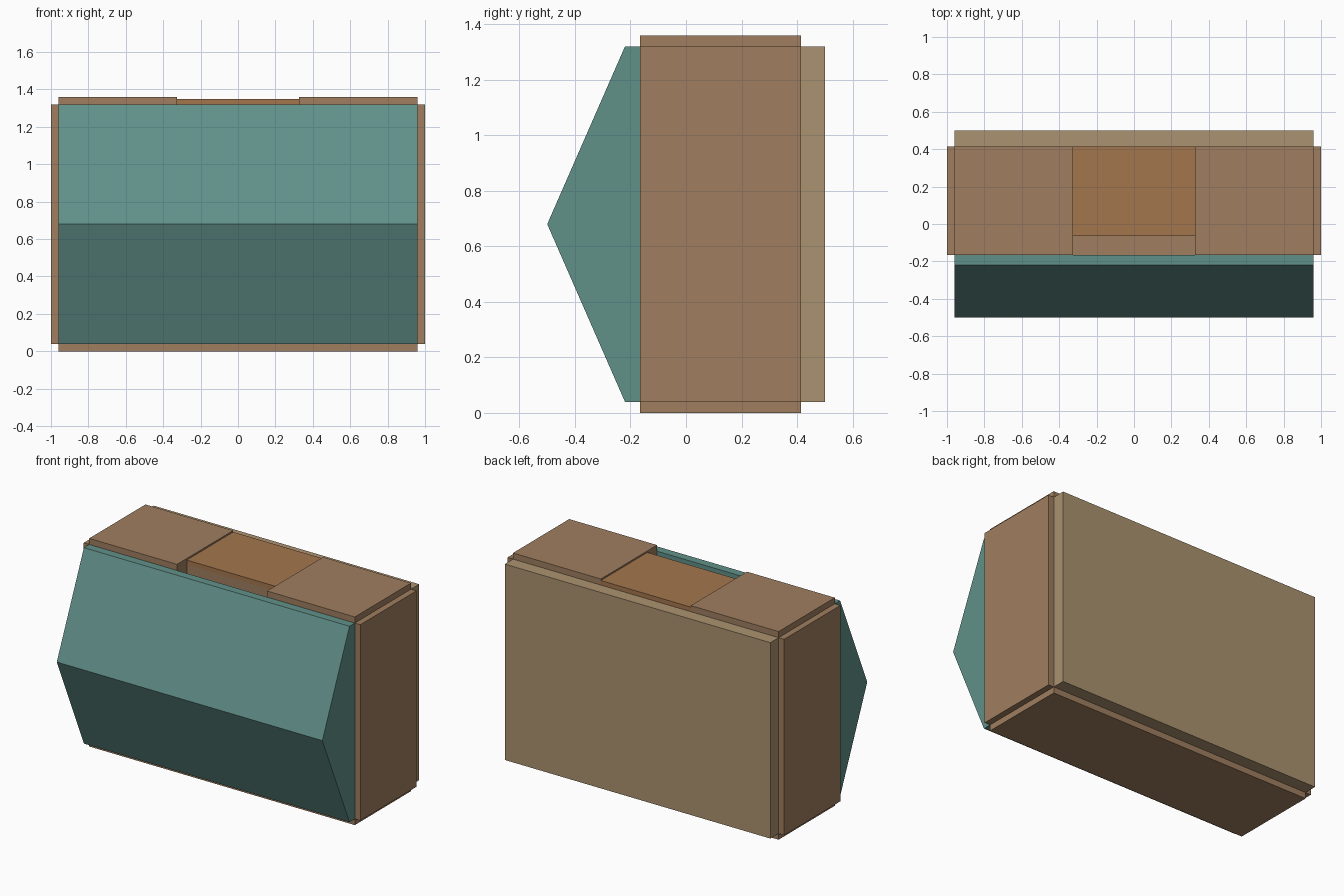
import bpy

if "Cube" in bpy.data.objects:
    bpy.data.objects.remove(bpy.data.objects["Cube"])


def material(name, rgb):
    m = bpy.data.materials.new(name)
    m.diffuse_color = (*rgb, 1)
    m.use_nodes = True
    m.node_tree.nodes["Principled BSDF"].inputs["Base Color"].default_value = m.diffuse_color
    return m


BROWN = material("brown", (0.35, 0.21, 0.115))
ORANGE = material("orange_brown", (0.37, 0.18, 0.075))
TAN = material("tan", (0.41, 0.29, 0.16))
TEAL = material("teal", (0.12, 0.28, 0.25))


def extrude_x(name, profile, x0, x1, mat):
    """Closed prism from a (y, z) profile swept along x."""
    n = len(profile)
    verts = [(x, y, z) for x in (x0, x1) for y, z in profile]
    faces = [tuple(reversed(range(n))), tuple(range(n, 2 * n))]
    faces += [(i, (i + 1) % n, n + (i + 1) % n, n + i) for i in range(n)]
    mesh = bpy.data.meshes.new(name)
    mesh.from_pydata(verts, [], faces)
    mesh.materials.append(mat)
    obj = bpy.data.objects.new(name, mesh)
    bpy.context.collection.objects.link(obj)
    return obj


def box(name, x, y, z, mat):
    profile = [(y[0], z[0]), (y[1], z[0]), (y[1], z[1]), (y[0], z[1])]
    return extrude_x(name, profile, x[0], x[1], mat)


W, SLOT = 0.96, 0.325          # half widths of body and top opening
FRONT, BACK = -0.165, 0.415    # depth of the body
LOW, HIGH = 0.04, 1.32         # height of the body

# Pointed front
extrude_x("front_wedge", [(FRONT, LOW), (FRONT, HIGH), (-0.22, HIGH),
                          (-0.5, 0.68), (-0.22, LOW)], -W, W, TEAL)

# Back panel
box("back_panel", (-W, W), (BACK, 0.5), (LOW, HIGH), TAN)

# Mirrored body halves, with side panels and raised top panels
for side, s in (("left", -1), ("right", 1)):
    inner = sorted((s * SLOT, s * W))
    box(side + "_body", inner, (FRONT, BACK), (LOW, HIGH), BROWN)
    box(side + "_top_panel", inner, (FRONT, BACK), (HIGH, 1.36), BROWN)
    box(side + "_side_panel", sorted((s * W, s * 1.0)), (FRONT, BACK),
        (LOW, HIGH), BROWN)

# Middle body, stepped to leave an open slot behind the wedge
extrude_x("middle_body", [(FRONT, LOW), (BACK, LOW), (BACK, HIGH),
                          (-0.065, HIGH), (-0.065, 1.12), (FRONT, 1.12)],
          -SLOT, SLOT, BROWN)

# Lid beside the slot and the base
box("top_lid", (-SLOT, SLOT), (-0.065, BACK), (HIGH, 1.35), ORANGE)
box("bottom_panel", (-W, W), (FRONT, BACK), (0, LOW), BROWN)
